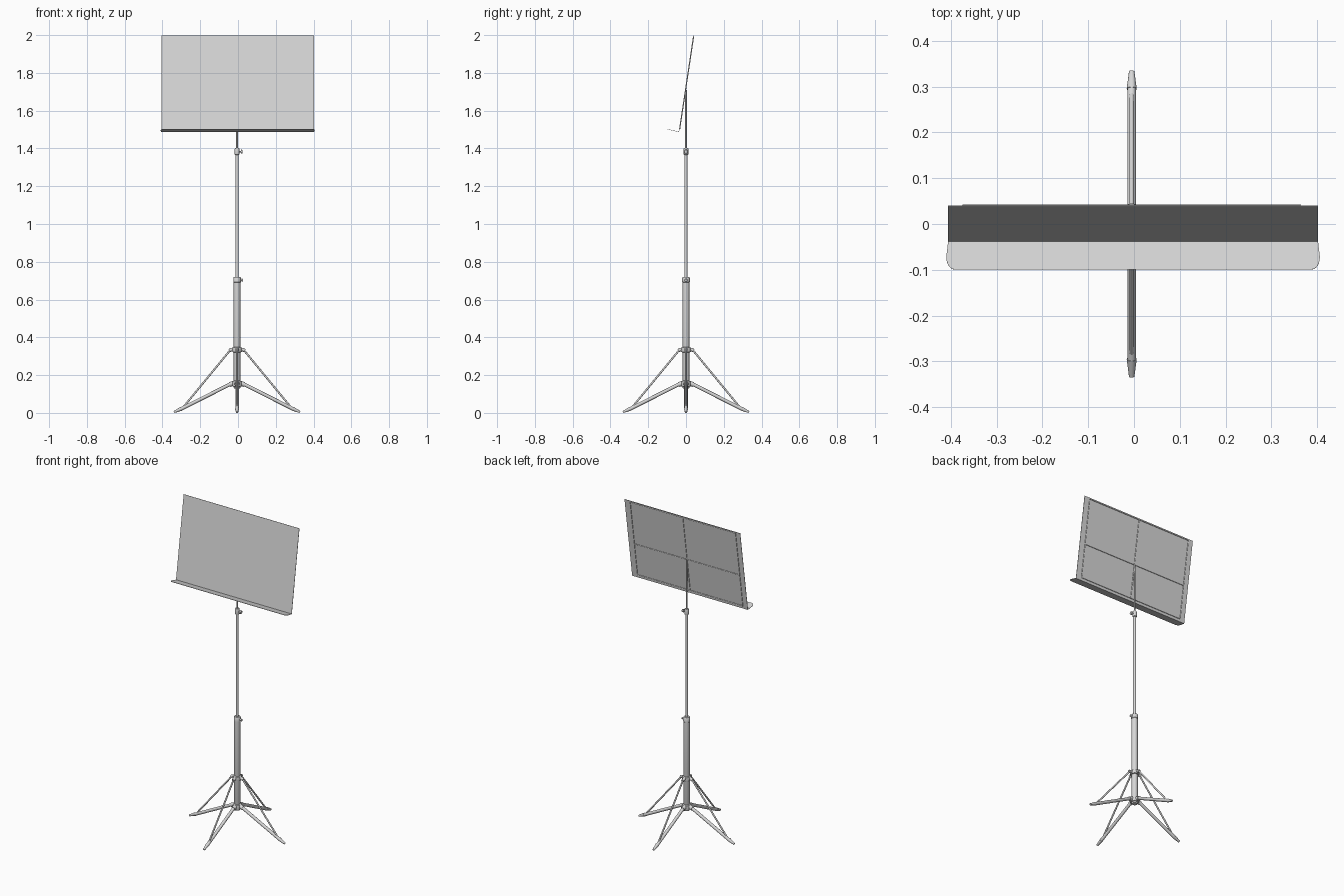
import bpy, bmesh, math
from mathutils import Matrix, Vector

cube = bpy.data.objects.get("Cube")
if cube:
    bpy.data.objects.remove(cube, do_unlink=True)

metal = bpy.data.materials.new("light grey metal")
metal.use_nodes = True
GREY = (0.68, 0.68, 0.68, 1)
metal.diffuse_color = GREY
metal.node_tree.nodes["Principled BSDF"].inputs["Base Color"].default_value = GREY

AX = -0.005          # pole axis
UP = Vector((0, 0, 1))


def finish(name, bm):
    bmesh.ops.recalc_face_normals(bm, faces=bm.faces)
    me = bpy.data.meshes.new(name)
    bm.to_mesh(me)
    bm.free()
    ob = bpy.data.objects.new(name, me)
    bpy.context.collection.objects.link(ob)
    me.materials.append(metal)
    bpy.ops.object.select_all(action='DESELECT')
    ob.select_set(True)
    bpy.context.view_layer.objects.active = ob
    bpy.ops.object.shade_smooth_by_angle(angle=math.radians(35))
    return ob


def rod(name, a, b, r1, r2=None, sides=16):
    """Cylinder or cone between two points."""
    a, b = Vector(a), Vector(b)
    d = b - a
    m = Matrix.Translation((a + b) / 2) @ UP.rotation_difference(d).to_matrix().to_4x4()
    bm = bmesh.new()
    bmesh.ops.create_cone(bm, cap_ends=True, segments=sides, radius1=r1,
                          radius2=r1 if r2 is None else r2, depth=d.length, matrix=m)
    return finish(name, bm)


def turned(name, profile, sides=24):
    """Lathe a radius/height profile around the pole axis."""
    bm = bmesh.new()
    vs = [bm.verts.new((AX + r, 0, z)) for r, z in profile]
    es = [bm.edges.new(p) for p in zip(vs, vs[1:])]
    bmesh.ops.spin(bm, geom=vs + es, cent=(AX, 0, 0), axis=UP,
                   angle=math.tau, steps=sides)
    bmesh.ops.remove_doubles(bm, verts=bm.verts, dist=1e-5)
    return finish(name, bm)


def plate(name, outline, depth, matrix):
    """Extrude a flat xy outline along its own z."""
    bm = bmesh.new()
    face = bm.faces.new([bm.verts.new((x, y, 0)) for x, y in outline])
    ext = bmesh.ops.extrude_face_region(bm, geom=[face])["geom"]
    bmesh.ops.translate(bm, vec=(0, 0, depth),
                        verts=[g for g in ext if isinstance(g, bmesh.types.BMVert)])
    bm.transform(matrix)
    return finish(name, bm)


# Telescopic pole
turned("lower_tube", [(0, 0.13), (0.016, 0.13), (0.018, 0.135), (0.018, 0.69),
                      (0.02, 0.692), (0.02, 0.715), (0.017, 0.72), (0, 0.72)])
rod("middle_tube", (AX, 0, 0.70), (AX, 0, 1.39), 0.0085)
turned("upper_collar", [(0.0085, 1.365), (0.012, 1.367), (0.013, 1.372),
                        (0.013, 1.396), (0.011, 1.402), (0, 1.402)])
rod("upper_rod", (AX, 0, 1.38), (AX, 0, 1.71), 0.005)

# Clamp screws
for label, z, start, end, r in (("upper", 1.383, 0.010, 0.029, 0.011),
                                ("lower", 0.703, 0.015, 0.032, 0.008)):
    rod(label + "_screw", (AX + start, 0, z), (AX + end, 0, z), 0.004)
    rod(label + "_knob", (AX + end - 0.009, 0, z), (AX + end, 0, z), r, r * 0.85)

# Hubs that carry the legs and braces
turned("brace_hub", [(0.017, 0.32), (0.025, 0.322), (0.027, 0.33),
                     (0.025, 0.345), (0.017, 0.348)])
turned("leg_hub", [(0.017, 0.138), (0.025, 0.14), (0.027, 0.15),
                   (0.025, 0.168), (0.017, 0.171)])

# Four legs with tapered feet and thin braces
for i, side in enumerate(("left", "back", "right", "front")):
    ang = i * math.pi / 2

    def at(r, z):
        return (AX + r * math.cos(ang), r * math.sin(ang), z)

    rod(side + "_leg", at(0.022, 0.159), at(0.302, 0.018), 0.0095)
    foot = rod(side + "_foot", at(0.295, 0.022), at(0.333, 0.004), 0.011, 0.006)
    for v in foot.data.vertices:
        v.co.z = max(v.co.z, 0)
    rod(side + "_brace", at(0.034, 0.335), at(0.285, 0.03), 0.005, sides=12)
    rod(side + "_brace_lug", at(0.018, 0.338), at(0.042, 0.33), 0.009)
    rod(side + "_leg_lug", at(0.018, 0.157), at(0.04, 0.15), 0.0125)

# Tilted desk
HALF, TALL = 0.404, 0.518
tilt = math.atan2(0.077, 0.513)
base = Matrix.Translation((-0.002, -0.039, 1.487))
desk = base @ Matrix.Rotation(-tilt, 4, 'X')
stand_up = Matrix.Rotation(math.pi / 2, 4, 'X')
plate("desk_panel", [(-HALF, 0), (HALF, 0), (HALF, TALL), (-HALF, TALL)],
      -0.002, desk @ stand_up)

# Page shelf with rounded front corners, rising towards the front
corner = [(HALF - 0.014 + 0.018 * math.cos(t), -0.034 - 0.028 * math.sin(t))
          for t in (k * math.pi / 12 for k in range(7))]
outline = [(HALF, 0)] + corner
outline += [(-x, y) for x, y in reversed(outline)]
plate("page_shelf", outline, 0.002, base @ Matrix.Rotation(math.radians(-13), 4, 'X'))

# Wire frame on the back of the desk
W, LOW, MID, TOP = 0.368, 0.018, 0.227, TALL - 0.008
wires = [("top_wire", (-W, TOP), (W, TOP)), ("middle_wire", (-W, MID), (W, MID)),
         ("bottom_wire", (-W, LOW), (W, LOW)), ("left_wire", (W, LOW), (W, TOP)),
         ("centre_wire", (0, LOW), (0, TOP)), ("right_wire", (-W, LOW), (-W, TOP))]
for name, a, b in wires:
    p, q = (desk @ Vector((x - 0.003, 0.0035, z)) for x, z in (a, b))
    rod(name, p, q, 0.0025, sides=8)
